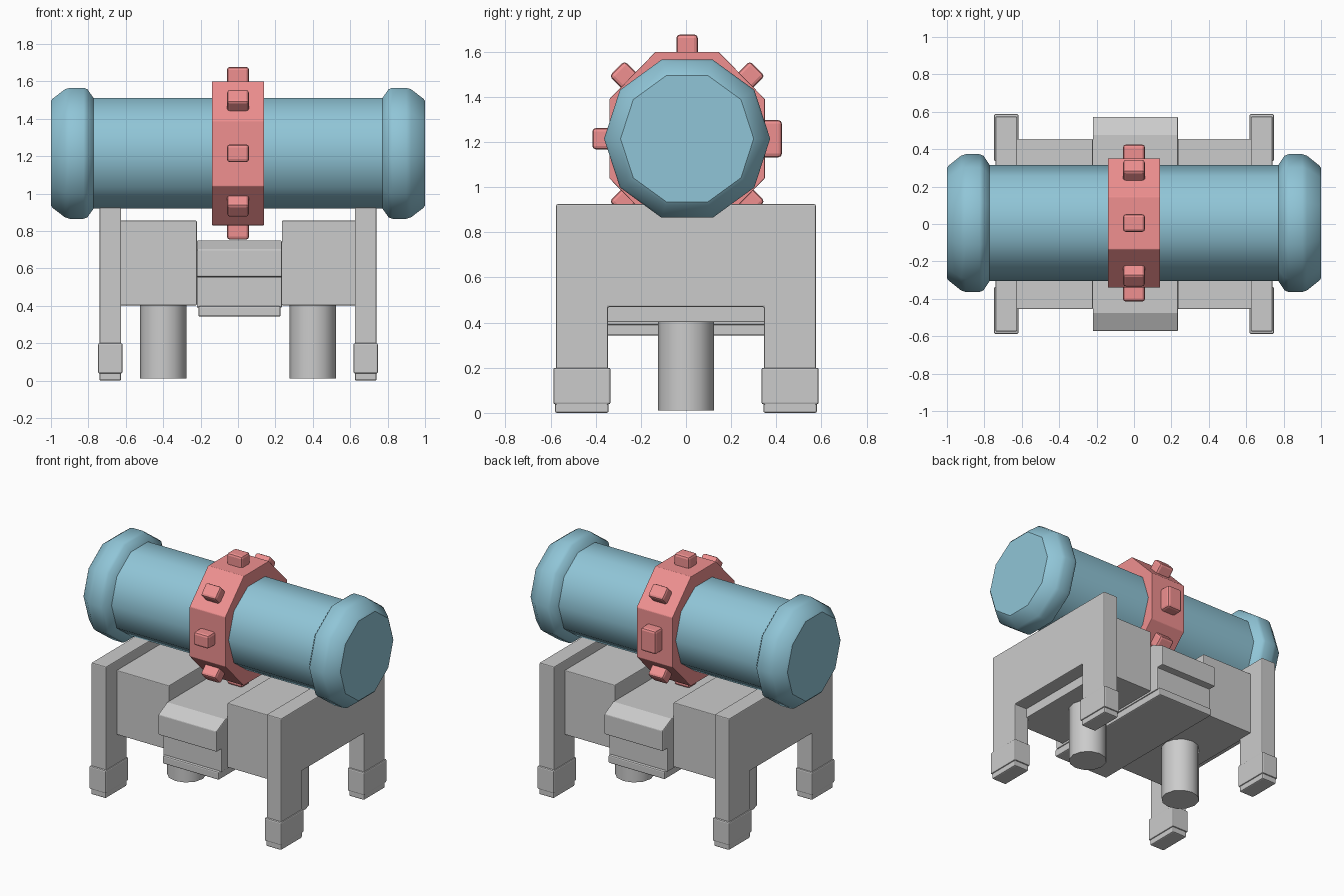
import bpy, bmesh, math
from mathutils import Matrix, Vector

if "Cube" in bpy.data.objects:
    bpy.data.objects.remove(bpy.data.objects["Cube"])


def material(name, rgb):
    m = bpy.data.materials.new(name)
    m.diffuse_color = (*rgb, 1)
    m.use_nodes = True
    m.node_tree.nodes["Principled BSDF"].inputs["Base Color"].default_value = m.diffuse_color
    return m


BLUE = material("tank_blue", (0.28, 0.56, 0.68))
PINK = material("band_pink", (0.87, 0.28, 0.28))
CY, CZ = 0.005, 1.215  # tank axis


def finish(name, bm, mat=None, bevel=0, smooth=0):
    bmesh.ops.recalc_face_normals(bm, faces=bm.faces)
    me = bpy.data.meshes.new(name)
    bm.to_mesh(me)
    bm.free()
    ob = bpy.data.objects.new(name, me)
    bpy.context.collection.objects.link(ob)
    if mat:
        me.materials.append(mat)
    if bevel:
        b = ob.modifiers.new("bevel", 'BEVEL')
        b.width, b.segments, b.limit_method = bevel, 2, 'ANGLE'
    if smooth:
        bpy.ops.object.select_all(action='DESELECT')
        bpy.context.view_layer.objects.active = ob
        ob.select_set(True)
        bpy.ops.object.shade_smooth_by_angle(angle=math.radians(smooth))
    return ob


def box(name, x0, x1, y0, y1, z0, z1, bevel=0.008):
    bm = bmesh.new()
    size = Matrix.Diagonal((x1 - x0, y1 - y0, z1 - z0, 1))
    mid = Matrix.Translation(((x0 + x1) / 2, (y0 + y1) / 2, (z0 + z1) / 2))
    bmesh.ops.create_cube(bm, size=1, matrix=mid @ size)
    return finish(name, bm, bevel=bevel)


def prism(name, half, x0, x1, mat=None, bevel=0.006):
    """Extrude a y-z outline along x; the half outline is mirrored in y."""
    pts = half + [(-y, z) for y, z in reversed(half)]
    bm = bmesh.new()
    face = bm.faces.new([bm.verts.new((x0, y, z)) for y, z in pts])
    new = bmesh.ops.extrude_face_region(bm, geom=[face])["geom"]
    bmesh.ops.translate(bm, vec=(x1 - x0, 0, 0),
                        verts=[v for v in new if isinstance(v, bmesh.types.BMVert)])
    return finish(name, bm, mat, bevel)


def lathe_x(name, profile, sides, mat, smooth):
    """Rings of (x, radius) joined along the tank axis, ends closed."""
    bm = bmesh.new()
    rings = []
    for x, r in profile:
        rings.append([bm.verts.new((x, CY + r * math.cos(a), CZ + r * math.sin(a)))
                      for a in (2 * math.pi * i / sides for i in range(sides))])
    for a, b in zip(rings, rings[1:]):
        for i in range(sides):
            j = (i + 1) % sides
            bm.faces.new((a[i], a[j], b[j], b[i]))
    bm.faces.new(rings[0])
    bm.faces.new(rings[-1])
    return finish(name, bm, mat, smooth=smooth)


# Tank barrel and end caps
lathe_x("tank_barrel", [(-0.85, 0.31), (0.85, 0.31)], 10, BLUE, 45)
for s, side in ((-1, "left"), (1, "right")):
    cap = [(0.765, 0.30), (0.775, 0.315), (0.805, 0.36), (0.825, 0.368),
           (0.9, 0.368), (0.925, 0.36), (0.99, 0.308), (1.0, 0.295)]
    lathe_x(f"tank_cap_{side}", [(s * x, r) for x, r in cap], 10, BLUE, 35)

# Octagonal band around the tank
band = prism("band", [(0.14, -0.385), (0.345, -0.175), (0.345, 0.175), (0.14, 0.385)],
             -0.14, 0.14, PINK, 0.004)
band.location = (0, CY, CZ)

# Studs around the band
for i in range(8):
    diagonal = i % 2
    reach = 0.44 if diagonal else (0.42 if i % 4 == 0 else 0.462)
    width = 0.165 if i == 0 else 0.095
    bm = bmesh.new()
    m = (Matrix.Translation((0, CY, CZ)) @ Matrix.Rotation(math.pi * i / 4, 4, 'X')
         @ Matrix.Translation((0, reach - 0.08, 0)) @ Matrix.Diagonal((0.118, 0.16, width, 1)))
    bmesh.ops.create_cube(bm, size=1, matrix=m)
    finish(f"band_stud_{i + 1}", bm, PINK, 0.016)

# Stand: end frames, feet, side housings and support posts
for s, side in ((-1, "left"), (1, "right")):
    a, b = sorted((s * 0.625, s * 0.74))
    prism(f"end_frame_{side}",
          [(0.345, 0.47), (0.345, 0.04), (0.575, 0.04), (0.575, 0.925)], a, b)
    for t, end in ((-1, "front"), (1, "back")):
        y0, y1 = sorted((t * 0.335, t * 0.588))
        x0, x1 = sorted((s * 0.618, s * 0.748))
        box(f"foot_{end}_{side}", x0, x1, y0, y1, 0.038, 0.2)
        box(f"foot_sole_{end}_{side}", x0 + .007, x1 - .007, y0 + .008, y1 - .008, 0, 0.05)
    x0, x1 = sorted((s * 0.2 if s < 0 else 0.235, s * 0.64))
    if s < 0:
        x0, x1 = -0.64, -0.22
    box(f"housing_{side}", x0, x1, -0.455, 0.455, 0.402, 0.855, 0.005)
    bm = bmesh.new()
    bmesh.ops.create_cone(bm, cap_ends=True, segments=12, radius1=0.125, radius2=0.125,
                          depth=0.42, matrix=Matrix.Translation((s * 0.4, 0, 0.22)))
    finish(f"support_post_{side}", bm, smooth=40)

# Centre bay with overhanging sloped lid, and the slab beneath
prism("centre_bay",
      [(0.52, 0.39), (0.52, 0.555), (0.573, 0.555), (0.573, 0.70), (0.475, 0.748)],
      -0.22, 0.235)
box("centre_slab", -0.212, 0.228, -0.54, 0.54, 0.342, 0.398)
